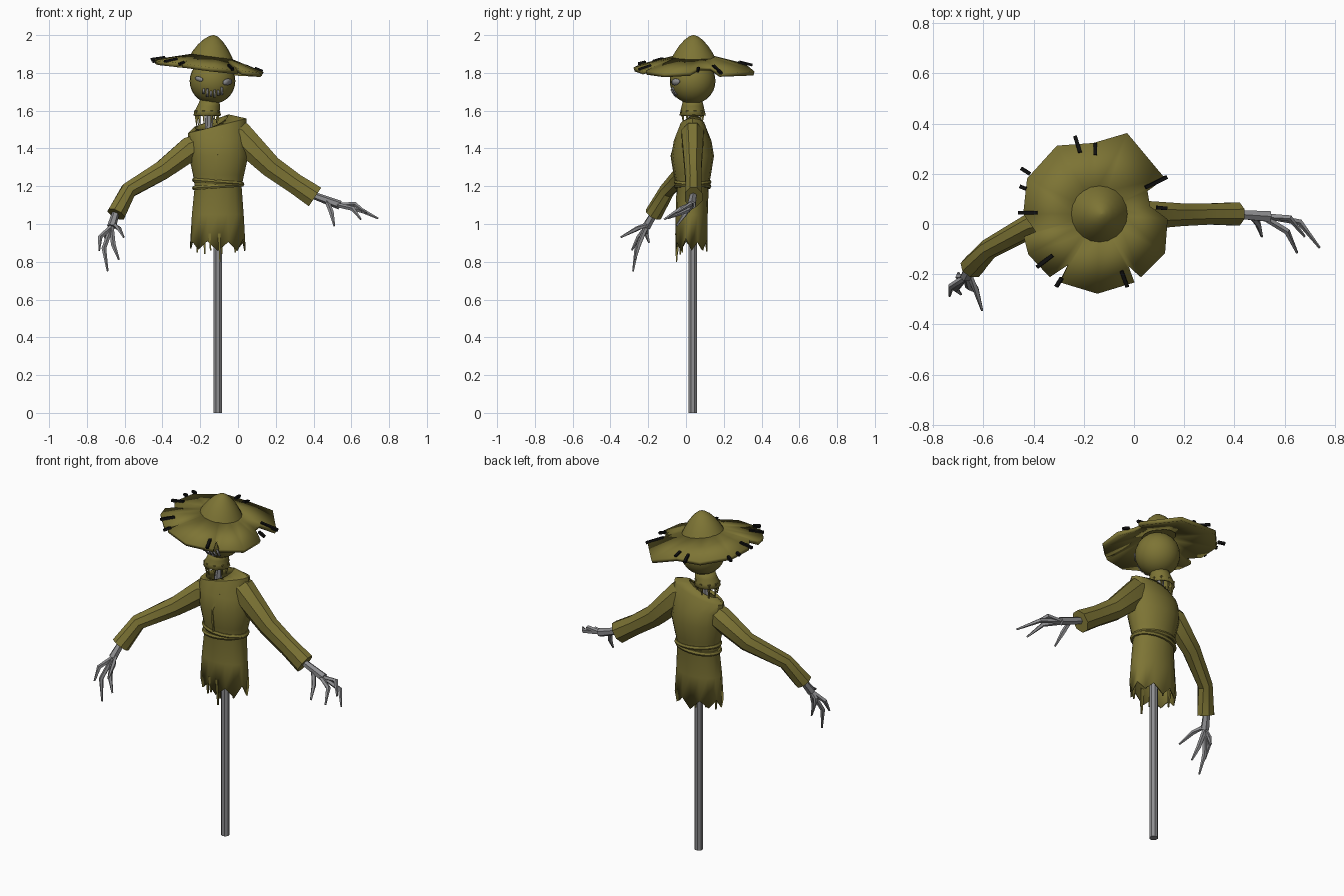
import bpy, bmesh, math, random
from mathutils import Vector as V

if "Cube" in bpy.data.objects:
    bpy.data.objects.remove(bpy.data.objects["Cube"])
random.seed(4)

def material(name, rgb):
    m = bpy.data.materials.new(name)
    m.diffuse_color = (*rgb, 1)
    m.use_nodes = True
    m.node_tree.nodes["Principled BSDF"].inputs["Base Color"].default_value = m.diffuse_color
    return m

CLOTH = material("olive cloth", (0.205, 0.175, 0.035))
GREY = material("weathered grey", (0.27, 0.27, 0.28))
BLACK = material("black straw", (0.005, 0.005, 0.005))

def make(name, verts, faces, mat, thick=0, offset=-1, fix=False):
    me = bpy.data.meshes.new(name)
    me.from_pydata([tuple(v) for v in verts], [], faces)
    if fix:
        bm = bmesh.new()
        bm.from_mesh(me)
        bmesh.ops.recalc_face_normals(bm, faces=bm.faces)
        bm.to_mesh(me)
        bm.free()
    me.materials.append(mat)
    ob = bpy.data.objects.new(name, me)
    bpy.context.collection.objects.link(ob)
    if thick:
        s = ob.modifiers.new("thickness", 'SOLIDIFY')
        s.thickness, s.offset = thick, offset
    return ob

def loft(name, rings, mat, thick=0, cap=False):
    """Join equal rings of points, listed bottom to top."""
    n = len(rings[0])
    verts = [p for r in rings for p in r]
    faces = [(i*n+j, i*n+(j+1) % n, (i+1)*n+(j+1) % n, (i+1)*n+j)
             for i in range(len(rings)-1) for j in range(n)]
    if cap:
        faces += [tuple(range(n))[::-1], tuple(range(len(verts)-n, len(verts)))]
    return make(name, verts, faces, mat, thick, fix=cap)

def ellipse(cx, rx, cy, ry, z, tilt=0, n=16, dip=0):
    out = []
    for k in range(n):
        a = 2*math.pi*k/n
        out.append(V((cx+rx*math.cos(a), cy+ry*math.sin(a),
                      z+tilt*rx*math.cos(a)-dip*max(0, -math.sin(a)))))
    return out

def tube(name, pts, radii, mat, sides=6, flat=1.0):
    """Tapered tube along a path; flat scales the thickness along y."""
    pts = [V(p) for p in pts]
    rings = []
    for i, p in enumerate(pts):
        t = (pts[min(i+1, len(pts)-1)] - pts[max(i-1, 0)]).normalized()
        ref = V((0, 1, 0)) if abs(t.y) < 0.85 else V((1, 0, 0))
        u = (ref - t*ref.dot(t)).normalized()
        w = t.cross(u)
        rings.append([p + radii[i]*(u*flat*math.cos(a)+w*math.sin(a))
                      for a in (2*math.pi*(k+0.5)/sides for k in range(sides))])
    return loft(name, rings, mat, cap=True)

# Pole
tube("pole", [(-.107, .035, 0), (-.107, .035, 1.1), (-.155, .035, 1.5), (-.15, .035, 1.66)],
     [.024, .024, .022, .022], GREY, 8)

# Tunic: ragged hem, skirt, waist, chest, sloping shoulders and neck opening
hem = ellipse(-.107, .148, .03, .085, .89)
for k, p in enumerate(hem):
    p.z += (.025 if k % 2 else -.025) + random.uniform(-.012, .012)
loft("tunic", [hem,
     ellipse(-.107, .137, .03, .085, 1.05),
     ellipse(-.105, .124, .035, .085, 1.2),
     ellipse(-.103, .135, .035, .097, 1.26),
     ellipse(-.103, .157, .035, .113, 1.36),
     ellipse(-.108, .155, .035, .100, 1.44),
     ellipse(-.110, .155, .035, .068, 1.52, .25),
     ellipse(-.140, .090, .035, .045, 1.548, .36, dip=.035)], CLOTH, .008)

# Overlapping front edge of the tunic
tube("tunic_front_edge", [(-.09, -.012, 1.53), (-.085, -.05, 1.46), (-.115, -.076, 1.36),
     (-.118, -.06, 1.26), (-.118, -.05, 1.21)], [.008]*5, CLOTH, 4)

# Rope belt, two crossing turns
for z, tilt in ((1.2, .07), (1.222, -.08)):
    rings = [ellipse(-.105, .127+.012*math.cos(b), .035, .088+.012*math.cos(b),
                     z+.013*math.sin(b), tilt, 24)
             for b in (2*math.pi*k/6 for k in range(7))]
    loft("belt_rope", rings, CLOTH)

# Sleeves
tube("right_sleeve", [(-.05, .035, 1.50), (0, .035, 1.475), (.175, .037, 1.303), (.30, .04, 1.215), (.408, .04, 1.143)],
     [.06, .082, .063, .058, .064], CLOTH, 8, .78)
tube("left_sleeve", [(-.19, .035, 1.43), (-.25, .035, 1.40), (-.40, 0, 1.285), (-.58, -.10, 1.178), (-.645, -.172, 1.052)],
     [.055, .07, .055, .045, .052], CLOTH, 8, .9)

# Hands: wrist and bony fingers
def hand(side, wrist, palm, fingers):
    tube(side+"_wrist", [wrist, palm], [.019, .024], GREY)
    for f in fingers:
        tube(side+"_finger", f, [.013]*(len(f)-1)+[.005], GREY, 5)

P = (.54, .03, 1.10)
hand("right", (.39, .04, 1.155), P, [
    [P, (.66, .008, 1.07), (.74, -.095, 1.03)],
    [(.53, .02, 1.10), (.61, -.03, 1.08), (.65, -.115, 1.025)],
    [P, (.62, .025, 1.105), (.68, -.05, 1.06)],
    [(.47, .03, 1.125), (.495, 0, 1.06), (.51, -.05, .99)]])
P = (-.67, -.21, .985)
hand("left", (-.643, -.16, 1.07), P, [
    [P, (-.71, -.26, .87), (-.69, -.28, .75)],
    [(-.66, -.2, 1.0), (-.63, -.26, .975), (-.605, -.345, .93)],
    [P, (-.73, -.25, .93), (-.735, -.287, .86)],
    [P, (-.66, -.25, .89), (-.63, -.27, .81)],
    [P, (-.70, -.21, .95), (-.70, -.195, .90)]])

# Head
HC, HR = V((-.135, .035, 1.757)), .121
bpy.ops.mesh.primitive_uv_sphere_add(segments=24, ring_count=14, radius=HR, location=HC)
head = bpy.context.object
head.name = "head"
head.data.materials.append(CLOTH)

# Face: plates laid on the front of the head
def plate(name, outline):
    pts = []
    for x, z in outline:
        dx, dz = x-HC.x, z-HC.z
        pts.append((x, HC.y-math.sqrt(max(0, HR*HR-dx*dx-dz*dz))-.003, z))
    make(name, pts, [tuple(range(len(pts)))], GREY, .006, 0)

for ex, ez, w, h, a in ((-.206, 1.768, .021, .012, -.35), (-.056, 1.752, .024, .017, .3)):
    plate("eye", [(ex+w*math.cos(t)*math.cos(a)-h*math.sin(t)*math.sin(a),
                   ez+w*math.cos(t)*math.sin(a)+h*math.sin(t)*math.cos(a))
                  for t in (2*math.pi*k/10 for k in range(10))])
for k in range(6):
    x = -.181+.019*k
    z = 1.690+.0022*(k-2.5)**2
    h = .02 if k % 2 else .013
    plate("tooth", [(x-.006, z-h), (x+.006, z-h), (x+.004, z+h), (x-.004, z+h)])

# Collar below the head with hanging shreds
loft("collar", [ellipse(-.163, .074, .035, .070, 1.575, n=12),
                ellipse(-.163, .066, .035, .064, 1.60, n=12),
                ellipse(-.155, .060, .035, .058, 1.625, n=12),
                ellipse(-.150, .050, .035, .050, 1.66, n=12)], CLOTH, .008)
for k in range(9):
    a = 2*math.pi*(k+.3)/9
    c, s = math.cos(a), math.sin(a)
    tube("collar_shred", [(-.163+.064*c, .035+.06*s, 1.60),
         (-.163+.055*c, .035+.05*s, 1.50+random.uniform(0, .04))], [.010, .003], CLOTH, 4)

# Shreds hanging from the hem
for x, y, z in ((-.18, -.03, .84), (-.15, -.045, .86), (-.10, -.05, .80), (-.09, -.045, .84),
                (-.02, -.02, .85), (-.22, .03, .85), (-.13, .09, .86), (-.02, .08, .87)):
    tube("hem_shred", [(x, y, .95), (x+.005, y, z)], [.010, .005], CLOTH, 4)

# Hat brim: torn outline drooping away from a tilted crown
HX, HY = -.14, .04
def brim_z(x, y):
    return 1.885 - .13*(x-HX) - .28*(math.hypot(x-HX, y-HY)-.11)

rim = [(-.03, .36), (.12, .18), (.05, .13), (.06, .07), (.13, .02), (.12, -.115),
       (.025, -.21), (-.025, -.165), (0, -.23), (-.147, -.275), (-.295, -.23),
       (-.262, -.16), (-.335, -.21), (-.42, -.12), (-.438, -.05), (-.39, -.03),
       (-.44, .04), (-.425, .18), (-.307, .31), (-.163, .32)][::-1]
inner, outer = [], []
for x, y in rim:
    d = V((x-HX, y-HY)).normalized()*.095
    inner.append(V((HX+d.x, HY+d.y, brim_z(HX+d.x, HY+d.y)-.010)))
    outer.append(V((x, y, brim_z(x, y)-.010)))
loft("hat_brim", [outer, inner], CLOTH, .022).modifiers[0].offset = 0

# Hat crown
loft("hat_crown", [ellipse(-.139+.01*k/5, r, .04, r, z, t, 20) for k, (r, z, t) in enumerate(
     ((.118, 1.874, -.13), (.100, 1.908, -.12), (.076, 1.944, -.1),
      (.048, 1.975, -.07), (.022, 1.994, -.03), (.002, 2.0, 0)))], CLOTH, cap=True)

# Loose straws along the brim
for x0, y0, x1, y1 in ((-.235, .35, -.215, .285), (-.155, .32, -.155, .275), (-.45, .222, -.415, .2),
                       (-.455, .15, -.43, .14), (-.462, .044, -.385, .044), (-.387, -.172, -.325, -.125),
                       (-.31, -.25, -.288, -.215), (-.05, -.187, -.027, -.25), (.045, .145, .13, .187),
                       (.09, .066, .13, .062)):
    tube("straw", [(x0, y0, brim_z(x0, y0)+.004), (x1, y1, brim_z(x1, y1)+.004)],
         [.010, .010], BLACK, 4)

# Smooth shading with sharp edges kept
bpy.ops.object.select_all(action='SELECT')
bpy.context.view_layer.objects.active = head
bpy.ops.object.shade_smooth_by_angle(angle=math.radians(32))
